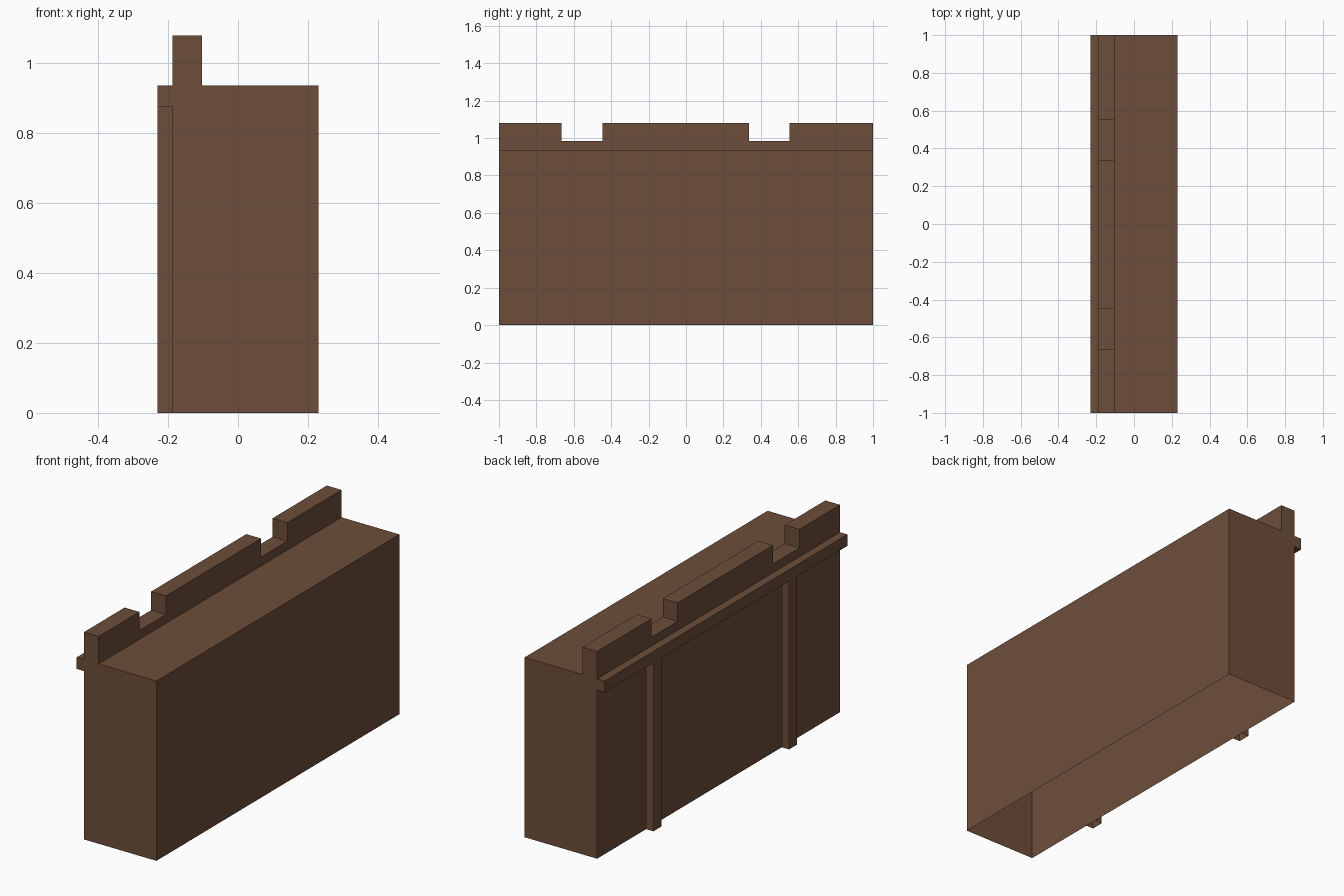
import bpy, bmesh

if "Cube" in bpy.data.objects:
    bpy.data.objects.remove(bpy.data.objects["Cube"])

brown = bpy.data.materials.new("brown")
brown.diffuse_color = (0.155, 0.076, 0.043, 1.0)
brown.use_nodes = True
brown.node_tree.nodes["Principled BSDF"].inputs["Base Color"].default_value = brown.diffuse_color


def extrude_profile(points, y0, y1):
    """Extrude an (x, z) outline along y and leave the underside at z = 0 open."""
    bm = bmesh.new()
    base = bm.faces.new([bm.verts.new((x, y0, z)) for x, z in points])
    ret = bmesh.ops.extrude_face_region(bm, geom=[base], use_keep_orig=True)
    verts = [g for g in ret["geom"] if isinstance(g, bmesh.types.BMVert)]
    bmesh.ops.translate(bm, vec=(0, y1 - y0, 0), verts=verts)
    bmesh.ops.recalc_face_normals(bm, faces=bm.faces)
    under = [f for f in bm.faces if all(abs(v.co.z) < 1e-5 for v in f.verts)]
    bmesh.ops.delete(bm, geom=under, context='FACES_ONLY')
    return bm


def finish(bm, name):
    mesh = bpy.data.meshes.new(name)
    bm.to_mesh(mesh)
    bm.free()
    mesh.materials.append(brown)
    bpy.context.collection.objects.link(bpy.data.objects.new(name, mesh))


OUT, WALL, INNER, FRONT = -0.23, -0.188, -0.103, 0.23
LEDGE_LOW, WALK, NOTCH, TOP = 0.877, 0.937, 0.983, 1.08

# Wall with ledge and low parapet in one outline
bm = extrude_profile([(WALL, 0), (FRONT, 0), (FRONT, WALK), (INNER, WALK),
                      (INNER, NOTCH), (WALL, NOTCH), (WALL, WALK),
                      (OUT, WALK), (OUT, LEDGE_LOW), (WALL, LEDGE_LOW)], -1, 1)

# Split the parapet top at the notches, then raise the merlons
notches = [(-0.665, -0.447), (0.337, 0.553)]
for y in [y for n in notches for y in n]:
    top = [f for f in bm.faces if f.normal.z > 0.9 and f.calc_center_median().z > NOTCH - 0.01]
    geom = top + list({e for f in top for e in f.edges}) + list({v for f in top for v in f.verts})
    bmesh.ops.bisect_plane(bm, geom=geom, plane_co=(0, y, 0), plane_no=(0, 1, 0))
bm.normal_update()
merlons = [f for f in bm.faces
           if f.normal.z > 0.9 and f.calc_center_median().z > NOTCH - 0.01
           and not any(a < f.calc_center_median().y < b for a, b in notches)]
ret = bmesh.ops.extrude_face_region(bm, geom=merlons)
verts = [g for g in ret["geom"] if isinstance(g, bmesh.types.BMVert)]
bmesh.ops.translate(bm, vec=(0, 0, TOP - NOTCH), verts=verts)
bmesh.ops.delete(bm, geom=[f for f in merlons if f.is_valid], context='FACES_ONLY')
bmesh.ops.recalc_face_normals(bm, faces=bm.faces)
finish(bm, "battlement_wall")

# Buttress strips under the ledge
for name, y in (("rear_buttress", 0.564), ("front_buttress", -0.553)):
    finish(extrude_profile([(OUT, 0), (WALL, 0), (WALL, LEDGE_LOW), (OUT, LEDGE_LOW)],
                           y - 0.033, y + 0.033), name)
